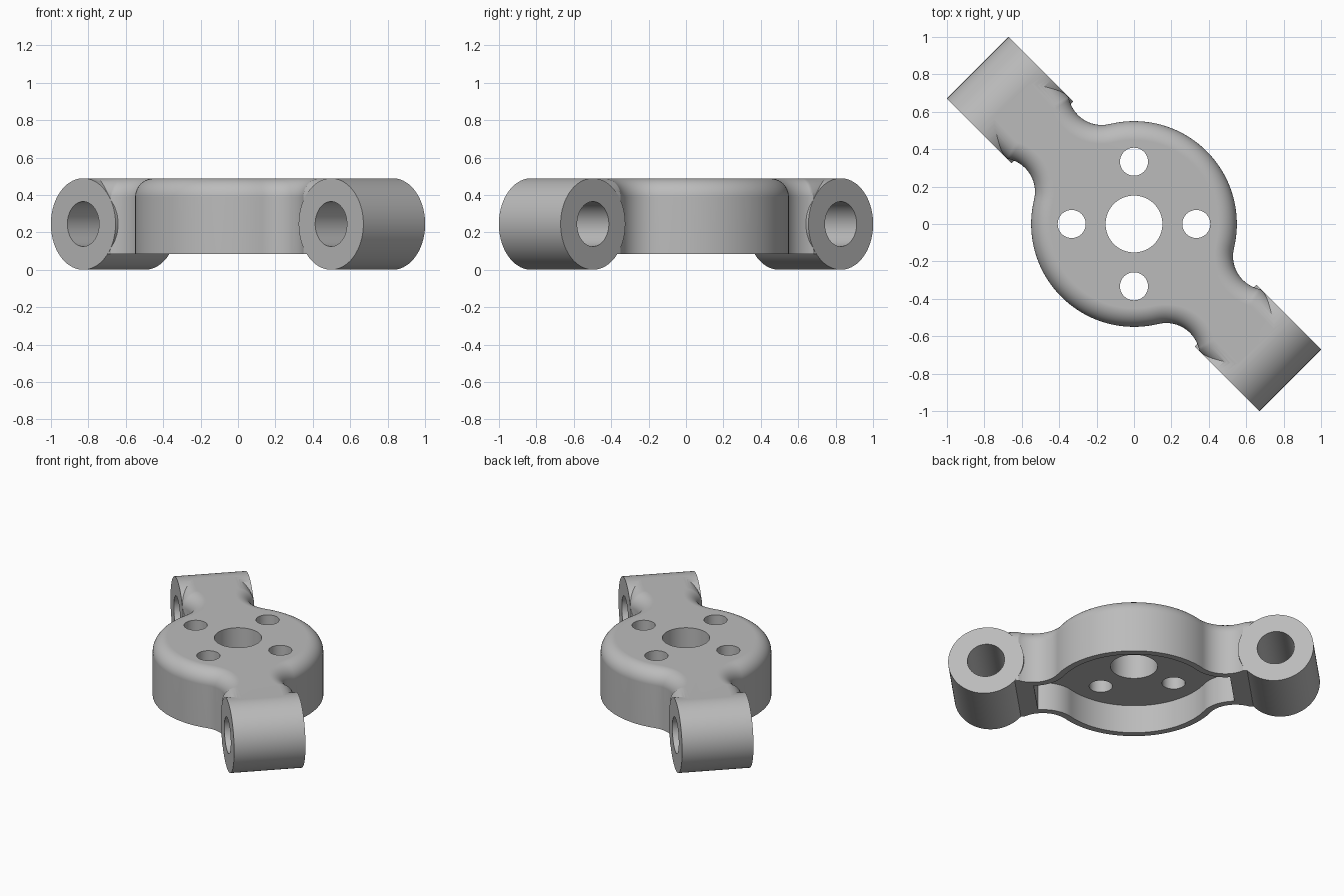
import bpy, bmesh, math
from mathutils import Matrix

cube = bpy.data.objects.get("Cube")
if cube:
    bpy.data.objects.remove(cube)

# Main dimensions; u runs along the arms, v across them
DISC_R, FILLET_R, ARM_HALF = 0.55, 0.18, 0.2325
FILLET_V = 0.38
FILLET_U = math.sqrt((DISC_R + FILLET_R) ** 2 - FILLET_V ** 2)
BASE_Z, TOP_Z, ROUND = 0.085, 0.4885, 0.1
BARREL_R, BARREL_U, BARREL_HALF = 0.2445, 0.937, 0.2335
TURN = Matrix.Rotation(math.radians(-45), 4, "Z")

grey = bpy.data.materials.new("plain grey")
grey.use_nodes = True
COLOUR = (0.5, 0.5, 0.5, 1)
grey.diffuse_color = COLOUR
grey.node_tree.nodes["Principled BSDF"].inputs["Base Color"].default_value = COLOUR


def outline(inset, u_end, steps=20):
    """Disc with concave necks and straight arms, moved inwards by inset."""
    tangent = math.atan2(FILLET_V, FILLET_U)
    r = FILLET_R + inset
    line = ARM_HALF - inset
    reach = math.sqrt(r * r - (FILLET_V - line) ** 2)
    has_arm = u_end > FILLET_U + reach
    du = reach if has_arm else u_end - FILLET_U
    quarter = [(u_end, line)] if has_arm else []
    a0, a1 = -math.pi / 2 + math.asin(du / r), tangent - math.pi
    for i in range(steps + 1):
        a = a0 + (a1 - a0) * i / steps
        quarter.append((FILLET_U + r * math.cos(a), FILLET_V + r * math.sin(a)))
    for i in range(1, steps + 1):
        a = tangent + (math.pi / 2 - tangent) * i / steps
        quarter.append(((DISC_R - inset) * math.cos(a), (DISC_R - inset) * math.sin(a)))
    half = quarter + [(-u, v) for u, v in reversed(quarter[:-1])]
    return half + [(-u, -v) for u, v in half]


def finish(name, bm):
    bmesh.ops.recalc_face_normals(bm, faces=bm.faces)
    bm.transform(TURN)
    mesh = bpy.data.meshes.new(name)
    bm.to_mesh(mesh)
    bm.free()
    mesh.materials.append(grey)
    ob = bpy.data.objects.new(name, mesh)
    bpy.context.collection.objects.link(ob)
    return ob


def loft(name, levels, u_end):
    """Solid through outlines given as (inset, z)."""
    bm = bmesh.new()
    rings = [[bm.verts.new((u, v, z)) for u, v in outline(d, u_end)] for d, z in levels]
    for low, high in zip(rings, rings[1:]):
        for i in range(len(low)):
            j = (i + 1) % len(low)
            bm.faces.new((low[i], low[j], high[j], high[i]))
    bm.faces.new(rings[0])
    bm.faces.new(rings[-1])
    return finish(name, bm)


def cylinder(name, radius, length, centre, across=False, sides=64):
    bm = bmesh.new()
    bmesh.ops.create_cone(bm, cap_ends=True, segments=sides, radius1=radius,
                          radius2=radius, depth=length)
    if across:
        bm.transform(Matrix.Rotation(math.pi / 2, 4, "X"))
    bm.transform(Matrix.Translation(centre))
    return finish(name, bm)


def combine(target, tool, operation):
    mod = target.modifiers.new(operation.lower(), "BOOLEAN")
    mod.operation, mod.solver, mod.object = operation, "EXACT", tool
    bpy.context.view_layer.objects.active = target
    bpy.ops.object.modifier_apply(modifier=mod.name)
    bpy.data.objects.remove(tool)


# Plate with a rounded top edge
levels = [(0, BASE_Z)]
for i in range(11):
    a = math.pi / 2 * i / 10
    levels.append((ROUND * (1 - math.cos(a)), TOP_Z - ROUND * (1 - math.sin(a))))
body = loft("hub_bracket", levels, BARREL_U)

# Barrels at the arm ends
for s in (-1, 1):
    combine(body, cylinder("barrel", BARREL_R, 2 * BARREL_HALF,
                           (s * BARREL_U, 0, BARREL_R), True, 96), "UNION")

# Hollow underside
combine(body, loft("pocket", [(0.045, 0), (0.045, 0.285)], 0.635), "DIFFERENCE")

# Barrel bores
for s in (-1, 1):
    combine(body, cylinder("bore", 0.12, 1, (s * BARREL_U, 0, BARREL_R), True), "DIFFERENCE")

# Centre hole and four bolt holes
combine(body, cylinder("centre_hole", 0.152, 2, (0, 0, 0)), "DIFFERENCE")
for i in range(4):
    a = math.pi / 4 + i * math.pi / 2
    spot = (0.333 * math.cos(a), 0.333 * math.sin(a), 0)
    combine(body, cylinder("bolt_hole", 0.075, 2, spot, sides=48), "DIFFERENCE")

# Smooth rounds, crisp edges
bpy.ops.object.select_all(action="DESELECT")
body.select_set(True)
bpy.context.view_layer.objects.active = body
bpy.ops.object.shade_smooth_by_angle(angle=math.radians(30))
weighted = body.modifiers.new("even_shading", "WEIGHTED_NORMAL")
weighted.keep_sharp = True
